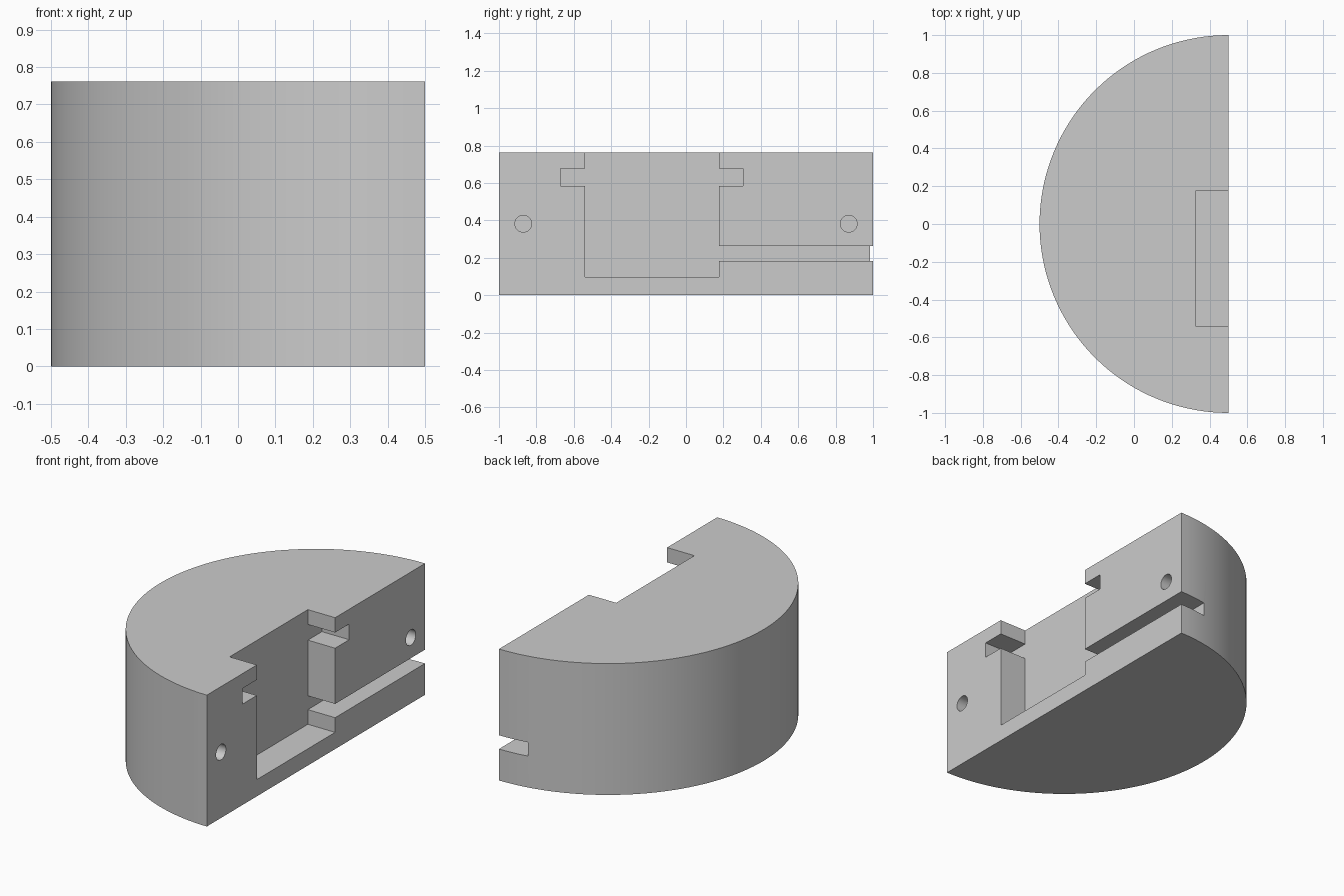
import bpy, bmesh, math
from mathutils import Vector

cube = bpy.data.objects.get("Cube")
if cube:
    bpy.data.objects.remove(cube, do_unlink=True)

FACE_X, HEIGHT, DEPTH = 0.5, 0.762, 0.175

grey = bpy.data.materials.new("light_grey")
grey.use_nodes = True
colour = (0.6, 0.6, 0.6, 1)
grey.diffuse_color = colour
grey.node_tree.nodes["Principled BSDF"].inputs["Base Color"].default_value = colour


def prism(name, points, direction):
    """Extrude a closed outline along a direction into a solid object."""
    bm = bmesh.new()
    face = bm.faces.new([bm.verts.new(p) for p in points])
    out = bmesh.ops.extrude_face_region(bm, geom=[face])
    moved = [v for v in out["geom"] if isinstance(v, bmesh.types.BMVert)]
    bmesh.ops.translate(bm, verts=moved, vec=Vector(direction))
    bmesh.ops.recalc_face_normals(bm, faces=bm.faces)
    mesh = bpy.data.meshes.new(name)
    bm.to_mesh(mesh)
    bm.free()
    mesh.materials.append(grey)
    obj = bpy.data.objects.new(name, mesh)
    bpy.context.collection.objects.link(obj)
    return obj


def cut(target, cutter):
    """Subtract the cutter and discard it."""
    cutter.hide_render = True
    mod = target.modifiers.new("cut", "BOOLEAN")
    mod.operation, mod.solver, mod.object = "DIFFERENCE", "EXACT", cutter
    bpy.context.view_layer.objects.active = target
    bpy.ops.object.modifier_apply(modifier=mod.name)
    bpy.data.objects.remove(cutter, do_unlink=True)


# Half-round block
steps = 72
arc = [math.pi * (0.5 + i / steps) for i in range(steps + 1)]
block = prism("half_round_block",
              [(FACE_X + math.cos(a), math.sin(a), 0) for a in arc],
              (0, 0, HEIGHT))

# Pocket with two side notches and the channel leading out of the back
front, back, floor = -0.541, 0.176, 0.097
low, high, top = 0.585, 0.676, 1.0
pocket = [(front, floor), (back, floor), (back, 0.182), (1.1, 0.182),
          (1.1, 0.262), (back, 0.262), (back, low), (0.305, low),
          (0.305, high), (back, high), (back, top), (front, top),
          (front, high), (-0.671, high), (-0.671, low), (front, low)]
cut(block, prism("pocket_cutter",
                 [(FACE_X - DEPTH, y, z) for y, z in pocket], (1, 0, 0)))

# Round pin holes in the flat face
for side in (-1, 1):
    ring = [math.tau * i / 32 for i in range(32)]
    cut(block, prism("hole_cutter",
                     [(FACE_X - DEPTH, side * 0.87 + 0.045 * math.cos(a),
                       0.382 + 0.045 * math.sin(a)) for a in ring], (1, 0, 0)))

# Smooth curved walls, keep edges sharp
bpy.ops.object.select_all(action="DESELECT")
block.select_set(True)
bpy.context.view_layer.objects.active = block
bpy.ops.object.shade_smooth_by_angle(angle=math.radians(30))
